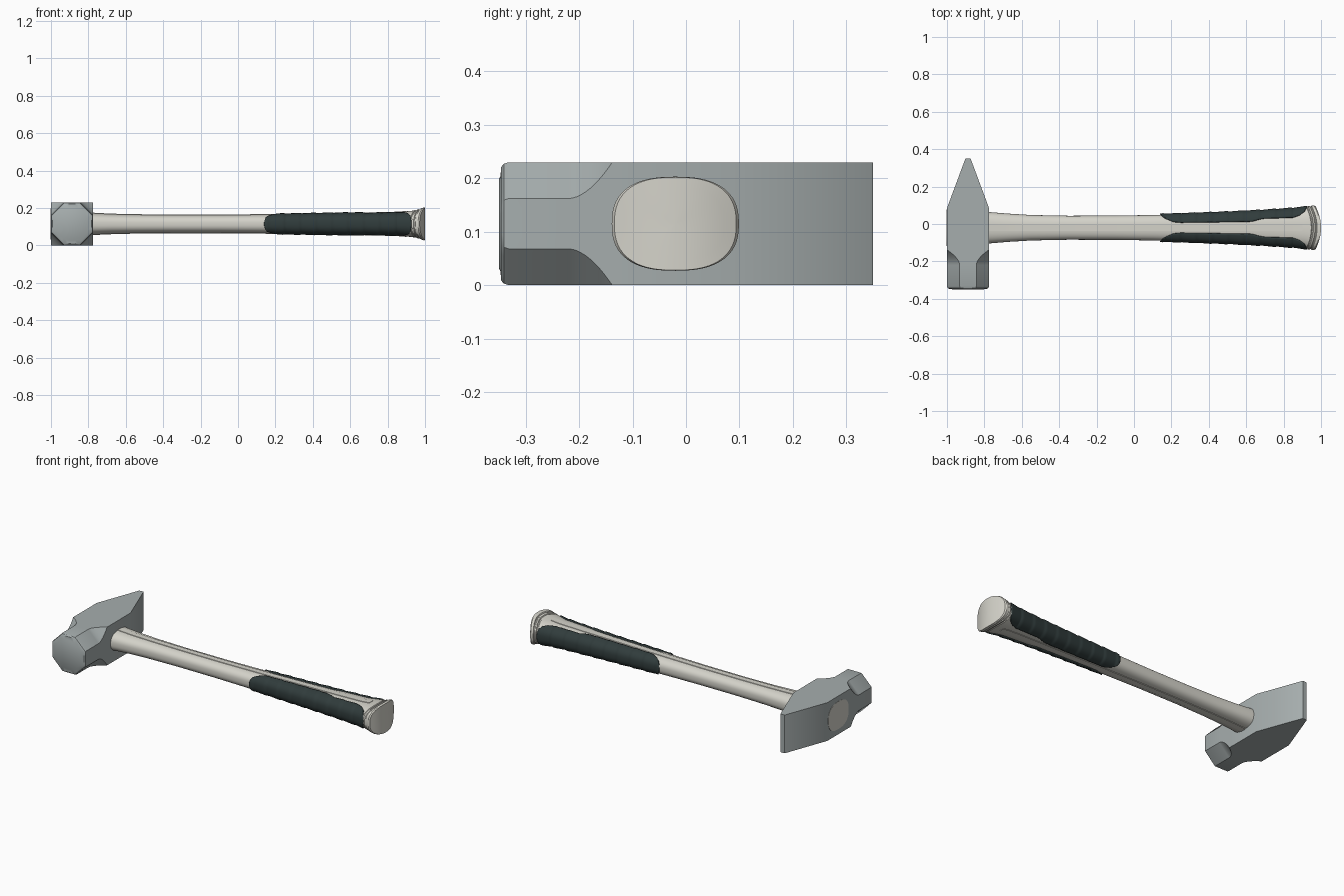
import bpy, bmesh
from math import radians, sin, cos, pi

if "Cube" in bpy.data.objects:
    bpy.data.objects.remove(bpy.data.objects["Cube"])

YC, ZC = -0.02, 0.115      # handle axis
N = 2.5                    # superellipse exponent of the handle section


def material(name, rgb):
    m = bpy.data.materials.new(name)
    m.diffuse_color = (*rgb, 1)
    m.use_nodes = True
    m.node_tree.nodes["Principled BSDF"].inputs["Base Color"].default_value = m.diffuse_color
    return m


def lerp_keys(keys, x):
    if x <= keys[0][0]:
        return keys[0][1:]
    for a, b in zip(keys, keys[1:]):
        if x <= b[0]:
            t = (x - a[0]) / (b[0] - a[0])
            return [p + (q - p) * t for p, q in zip(a[1:], b[1:])]
    return keys[-1][1:]


def loft(name, rings, mat, closed=True, angle=30):
    bm = bmesh.new()
    rows = [[bm.verts.new(p) for p in r] for r in rings]
    n = len(rows[0])
    for a, b in zip(rows, rows[1:]):
        for i in range(n if closed else n - 1):
            j = (i + 1) % n
            bm.faces.new((a[i], a[j], b[j], b[i]))
    if closed:
        bm.faces.new(rows[0])
        bm.faces.new(rows[-1])
    bmesh.ops.remove_doubles(bm, verts=bm.verts, dist=1e-5)
    bmesh.ops.recalc_face_normals(bm, faces=bm.faces)
    me = bpy.data.meshes.new(name)
    bm.to_mesh(me)
    bm.free()
    ob = bpy.data.objects.new(name, me)
    bpy.context.collection.objects.link(ob)
    me.materials.append(mat)
    bpy.ops.object.select_all(action='DESELECT')
    ob.select_set(True)
    bpy.context.view_layer.objects.active = ob
    bpy.ops.object.shade_smooth_by_angle(angle=radians(angle))
    return ob


steel = material("steel", (0.38, 0.42, 0.42))
pale = material("pale_handle", (0.66, 0.65, 0.59))
rubber = material("dark_rubber", (0.03, 0.045, 0.045))


# Hammer head: chamfered-square sections along y, ending in a wedge
def head_ring(y, hx, hz, c, radius=None):
    cor = [(hx, c - hz), (hx, hz - c), (hx - c, hz), (c - hx, hz),
           (-hx, hz - c), (-hx, c - hz), (c - hx, -hz), (hx - c, -hz)]
    pts = []
    for i in range(8):
        (x0, z0), (x1, z1) = cor[i], cor[(i + 1) % 8]
        for k in range(4):
            x, z = x0 + (x1 - x0) * k / 4, z0 + (z1 - z0) * k / 4
            if radius:
                s = radius / (x * x + z * z) ** 0.5
                x, z = x * s, z * s
            pts.append((-0.8875 + x, y, ZC + z))
    return pts


HX, HZ, CH = 0.1125, 0.115, 0.068
rings = [head_ring(-0.35, HX, HZ, CH, 0.084), head_ring(-0.347, HX, HZ, CH, 0.09),
         head_ring(-0.346, 0.104, 0.106, CH), head_ring(-0.341, 0.110, 0.112, CH),
         head_ring(-0.332, HX, HZ, CH), head_ring(-0.22, HX, HZ, CH)]
for i in range(1, 11):     # scooped run-out of the corner chamfers
    t = i / 10
    rings.append(head_ring(-0.22 + 0.082 * t, HX, HZ, CH * (1 - t ** 1.8)))
rings += [head_ring(0.085, HX, HZ, 0), head_ring(0.347, 0.015, HZ, 0),
          head_ring(0.35, 0.012, HZ, 0)]
loft("hammer_head", rings, steel)

# Handle: oval sections along x, flaring to a bowed butt with grooves
KEYS = [(-1.0, 0.097, 0.083), (-0.85, 0.088, 0.064), (-0.775, 0.084, 0.058),
        (-0.68, 0.076, 0.053), (-0.55, 0.068, 0.050), (-0.35, 0.064, 0.048),
        (-0.1, 0.065, 0.048), (0.1, 0.068, 0.050), (0.25, 0.072, 0.052),
        (0.5, 0.081, 0.056), (0.7, 0.091, 0.059), (0.85, 0.101, 0.063),
        (0.93, 0.110, 0.070), (0.948, 0.113, 0.074), (0.951, 0.110, 0.071),
        (0.957, 0.111, 0.072), (0.960, 0.116, 0.077), (0.968, 0.117, 0.079),
        (0.971, 0.114, 0.076), (0.976, 0.114, 0.077), (0.979, 0.118, 0.083),
        (0.994, 0.119, 0.088), (1.0, 0.114, 0.087)]


def section(x, ang, grow=0.0):
    hy, hz = lerp_keys(KEYS, x)
    c, s = cos(ang), sin(ang)
    dy = (hy + grow) * abs(c) ** (2 / N) * (1 if c >= 0 else -1)
    dz = (hz + grow) * abs(s) ** (2 / N) * (1 if s >= 0 else -1)
    return dy, dz


def handle_ring(x, scale=1.0):
    bow = 2.2 * max(0, min(1, (x - 0.85) / 0.09))
    pts = []
    for i in range(64):
        dy, dz = section(x, 2 * pi * i / 64)
        dy, dz = dy * scale, dz * scale
        pts.append((x - bow * dy * dy, YC + dy, ZC + dz))
    return pts


rings = [handle_ring(k[0]) for k in KEYS]
rings[0] = [(-1.0015, y, z) for _, y, z in rings[0]]
rings += [handle_ring(1.0, s) for s in (0.8, 0.6, 0.4, 0.2, 0.04)]
loft("handle", rings, pale)

# Raised flat ribs along the top and bottom of the handle
for side, nm in ((1, "top_rib"), (-1, "bottom_rib")):
    rings = []
    for i in range(41):
        x = -0.78 + 1.68 * i / 40
        hz = lerp_keys(KEYS, x)[1]
        rings.append([(x, YC + y, ZC + side * (hz + d)) for y, d in
                      ((-0.02, -0.006), (-0.017, 0.002), (0.017, 0.002), (0.02, -0.006))])
    loft(nm, rings, pale)

# Ribbed rubber grips wrapped round both sides (wrap half-angle along x)
WRAP = [(0.14, 6), (0.145, 24), (0.155, 40), (0.175, 56), (0.21, 71), (0.25, 74),
        (0.63, 74), (0.69, 64), (0.85, 64), (0.885, 57), (0.91, 44), (0.922, 28),
        (0.928, 6)]
xs = sorted({k[0] for k in WRAP} | {0.14 + 0.788 * i / 110 for i in range(111)})
for side, nm in ((1, "back_grip"), (-1, "front_grip")):
    rings = []
    for x in xs:
        a = radians(lerp_keys(WRAP, x)[0])
        step = ((x - 0.17) / 0.085) % 1
        grow = 0.005 + 0.004 * step * min(1, (1 - step) * 6)
        row = []
        for i in range(25):
            dy, dz = section(x, -a + 2 * a * i / 24, grow)
            row.append((x, YC + side * dy, ZC + dz))
        rings.append(row)
    grip = loft(nm, rings, rubber, closed=False)
    # make every grip face outward so the thickness goes into the handle
    if sum(p.normal.y * side for p in grip.data.polygons) < 0:
        grip.data.flip_normals()
    sol = grip.modifiers.new("thickness", 'SOLIDIFY')
    sol.thickness = 0.012
    sol.offset = -1
